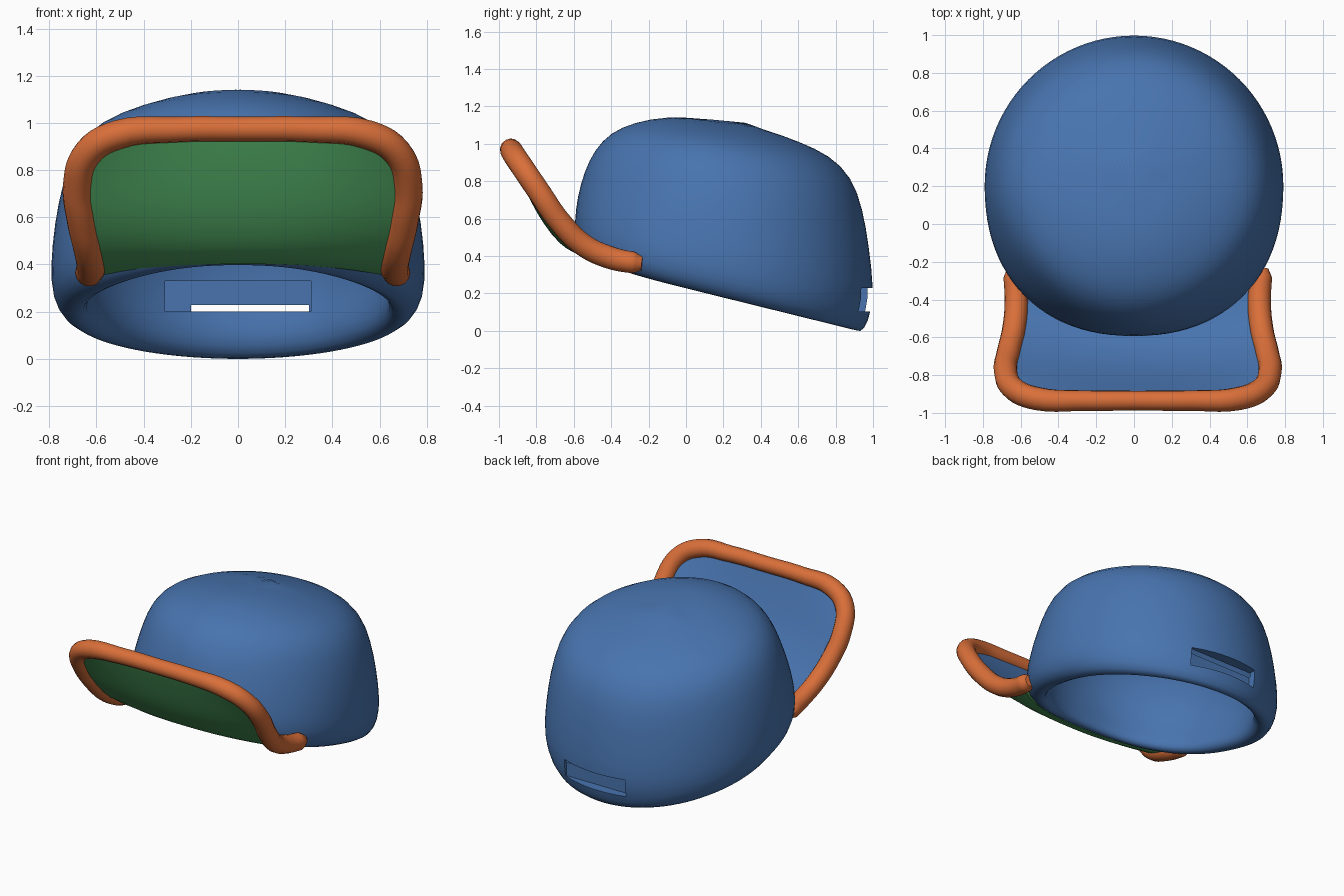
import bpy, bmesh, math

if "Cube" in bpy.data.objects:
    bpy.data.objects.remove(bpy.data.objects["Cube"])


def material(name, rgb):
    m = bpy.data.materials.new(name)
    m.diffuse_color = (*rgb, 1)
    m.use_nodes = True
    m.node_tree.nodes["Principled BSDF"].inputs["Base Color"].default_value = m.diffuse_color
    return m


BLUE = material("blue cloth", (0.065, 0.175, 0.43))
ORANGE = material("orange trim", (0.70, 0.16, 0.042))
GREEN = material("green underside", (0.085, 0.40, 0.13))


def make_object(name, verts, faces, mats, recalc=True):
    me = bpy.data.meshes.new(name)
    me.from_pydata(verts, [], faces)
    if recalc:
        bm = bmesh.new()
        bm.from_mesh(me)
        bmesh.ops.recalc_face_normals(bm, faces=bm.faces)
        bm.to_mesh(me)
        bm.free()
    for m in mats:
        me.materials.append(m)
    ob = bpy.data.objects.new(name, me)
    bpy.context.collection.objects.link(ob)
    return ob


def select(ob):
    bpy.ops.object.select_all(action='DESELECT')
    ob.select_set(True)
    bpy.context.view_layer.objects.active = ob


def smooth(ob, angle=40):
    select(ob)
    bpy.ops.object.shade_smooth_by_angle(angle=math.radians(angle))


def apply_modifier(ob, kind, **settings):
    mod = ob.modifiers.new(kind.lower(), kind)
    for k, v in settings.items():
        setattr(mod, k, v)
    select(ob)
    bpy.ops.object.modifier_apply(modifier=mod.name)


def cut_box(ob, xs, ys, zs):
    box = [(x, y, z) for x in xs for y in ys for z in zs]
    quads = [(0, 1, 3, 2), (4, 6, 7, 5), (0, 4, 5, 1), (2, 3, 7, 6), (0, 2, 6, 4), (1, 5, 7, 3)]
    cutter = make_object("slot_cutter", box, quads, [BLUE])
    cutter.hide_render = True
    apply_modifier(ob, 'BOOLEAN', object=cutter, operation='DIFFERENCE', solver='EXACT')
    bpy.data.objects.remove(cutter)


# Crown: tilted rings (front y, front z, back y, back z, half width),
# from the inner lining, round the rolled rim, up the outside to the top
RINGS = [
    (-0.24, 1.04, 0.56, 0.95, 0.38), (-0.42, 0.91, 0.79, 0.77, 0.60),
    (-0.50, 0.73, 0.88, 0.48, 0.69), (-0.51, 0.56, 0.90, 0.26, 0.69),
    (-0.49, 0.43, 0.86, 0.15, 0.645), (-0.49, 0.37, 0.86, 0.05, 0.635),
    (-0.53, 0.35, 0.91, -0.008, 0.68), (-0.57, 0.38, 0.957, 0.0, 0.745),
    (-0.595, 0.435, 0.99, 0.10, 0.79), (-0.597, 0.56, 1.007, 0.22, 0.797),
    (-0.583, 0.70, 0.98, 0.45, 0.78), (-0.547, 0.85, 0.948, 0.65, 0.745),
    (-0.49, 0.97, 0.888, 0.825, 0.69), (-0.405, 1.06, 0.768, 0.94, 0.59),
    (-0.28, 1.115, 0.61, 1.01, 0.43), (-0.10, 1.148, 0.42, 1.08, 0.23),
]
N = 48
verts, faces = [], []
for yf, zf, yb, zb, w in RINGS:
    low = max(0.0, min(1.0, (0.8 - zf) / 0.3))
    power = 1.04 - 0.16 * low  # front is squarer near the rim
    for i in range(N):
        a = 2 * math.pi * i / N
        s, c = math.sin(a), math.cos(a)
        lift = 0.04 * low * max(c, 0) ** 4  # rim arches up over the brim
        if c > 0:
            s, c = math.copysign(abs(s) ** power, s), c ** power
        t = (1 - c) / 2
        verts.append((w * s, yf + (yb - yf) * t, zf + (zb - zf) * t + lift))
for r in range(len(RINGS) - 1):
    for i in range(N):
        j = (i + 1) % N
        faces.append((r * N + i, r * N + j, (r + 1) * N + j, (r + 1) * N + i))
last = (len(RINGS) - 1) * N
verts += [(0, 0.15, 1.04), (0, 0.15, 1.13)]
for i in range(N):
    j = (i + 1) % N
    faces.append((i, j, len(verts) - 2))
    faces.append((last + i, last + j, len(verts) - 1))
crown = make_object("crown", verts, faces, [BLUE])
apply_modifier(crown, 'SUBSURF', levels=1)

# Soft fold on top of the crown
for v in crown.data.vertices:
    if v.co.z > 1.06:
        v.co.z += 0.014 * math.exp(-((v.co.y - 0.31) / 0.07) ** 2 - (v.co.x / 0.18) ** 2)

# Slot through the back, with a wider recess behind it inside
cut_box(crown, (-0.2, 0.3), (0.915, 1.1), (0.105, 0.228))
cut_box(crown, (-0.31, 0.31), (0.76, 0.922), (0.2, 0.33))
smooth(crown, 50)

# Brim sheet: side edge (x, y, z) and centre line (y, z) of each row
SHIFT = 0.02
ROWS = [
    ((0.64, -0.31, 0.375), (-0.54, 0.43)), ((0.645, -0.42, 0.40), (-0.62, 0.455)),
    ((0.66, -0.55, 0.46), (-0.695, 0.53)), ((0.685, -0.68, 0.60), (-0.77, 0.64)),
    ((0.705, -0.77, 0.74), (-0.83, 0.76)), ((0.66, -0.87, 0.87), (-0.885, 0.88)),
    ((0.56, -0.925, 0.955), (-0.92, 0.965)),
]
M = 16
verts, faces = [], []
for (w, ys, zs), (yc, zc) in ROWS:
    for i in range(M + 1):
        u = 2 * i / M - 1
        k = abs(u) ** 2.5
        verts.append((SHIFT + w * u, yc + (ys - yc) * k, zc + (zs - zc) * k))
for r in range(len(ROWS) - 1):
    for i in range(M):
        a = r * (M + 1) + i
        b = a + M + 1
        faces.append((a, b, b + 1, a + 1))
brim = make_object("brim", verts, faces, [BLUE, GREEN], recalc=False)
apply_modifier(brim, 'SUBSURF', levels=1)
apply_modifier(brim, 'SOLIDIFY', thickness=0.03, offset=-1, material_offset=1, material_offset_rim=1)
smooth(brim)

# Rolled trim around the brim: half path (x, y, z, radius factor), mirrored
HALF = [
    (0.655, -0.235, 0.36, 0.6), (0.652, -0.28, 0.365, 0.95), (0.643, -0.41, 0.393, 1),
    (0.655, -0.55, 0.46, 1), (0.685, -0.68, 0.59, 1), (0.70, -0.78, 0.735, 1),
    (0.655, -0.875, 0.875, 1), (0.53, -0.925, 0.95, 1), (0.28, -0.935, 0.972, 0.88),
]
path = HALF + [(0, -0.935, 0.974, 0.85)] + [(-x, y, z, r) for x, y, z, r in reversed(HALF)]
curve = bpy.data.curves.new("brim_trim", 'CURVE')
curve.dimensions = '3D'
curve.bevel_depth = 0.062
curve.bevel_resolution = 5
curve.resolution_u = 5
curve.use_fill_caps = True
spline = curve.splines.new('BEZIER')
spline.bezier_points.add(len(path) - 1)
for p, (x, y, z, r) in zip(spline.bezier_points, path):
    p.co = (x + SHIFT, y, z)
    p.radius = r
    p.handle_left_type = p.handle_right_type = 'AUTO'
curve.materials.append(ORANGE)
trim = bpy.data.objects.new("brim_trim", curve)
bpy.context.collection.objects.link(trim)
select(trim)
bpy.ops.object.convert(target='MESH')
smooth(bpy.context.object)
